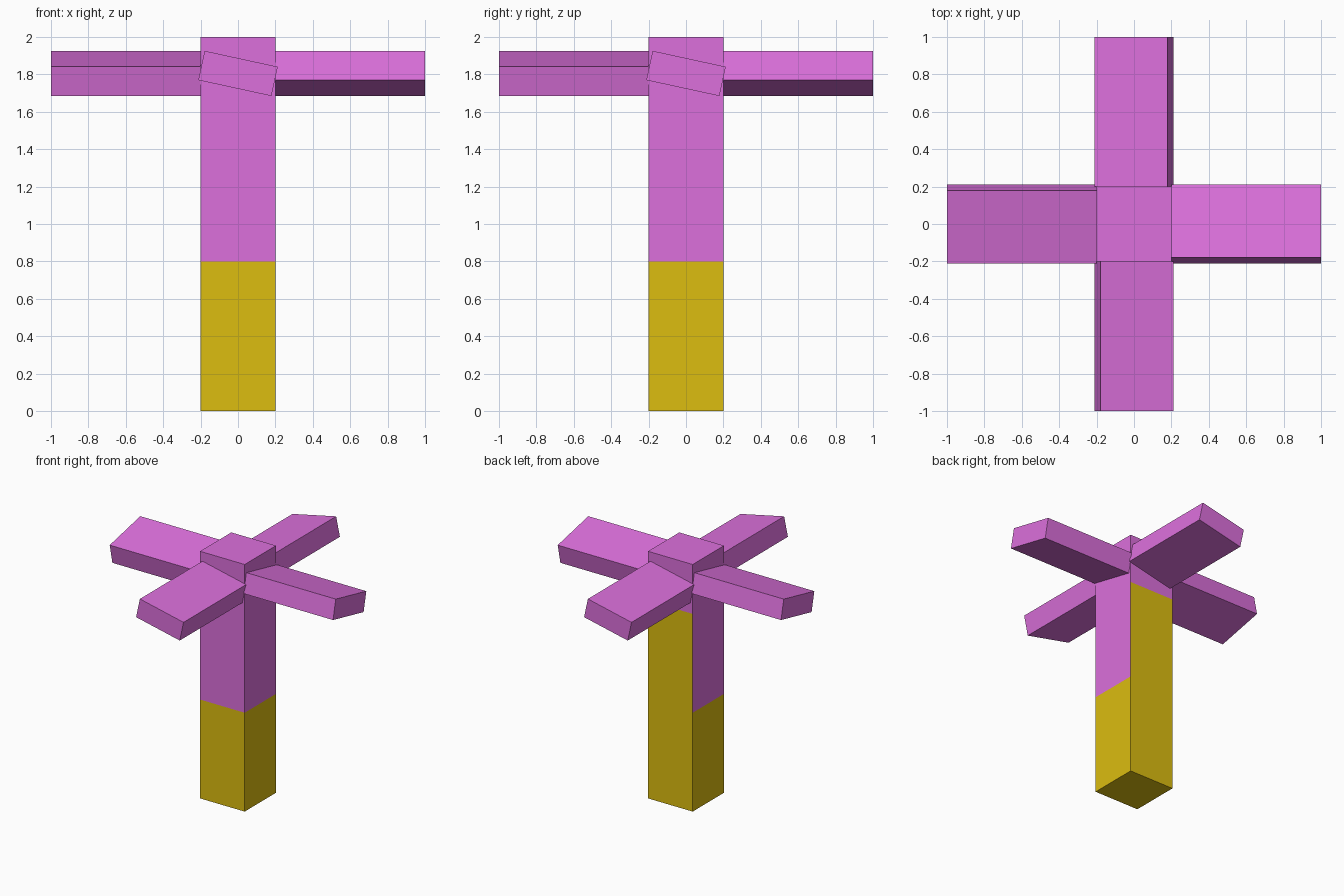
import bpy, bmesh, math
from mathutils import Matrix, Vector

if "Cube" in bpy.data.objects:
    bpy.data.objects.remove(bpy.data.objects["Cube"])


def material(name, rgb):
    m = bpy.data.materials.new(name)
    m.diffuse_color = (*rgb, 1)
    m.use_nodes = True
    m.node_tree.nodes["Principled BSDF"].inputs["Base Color"].default_value = m.diffuse_color
    return m


YELLOW = material("yellow", (0.716, 0.509, 0.005))
MAGENTA = material("magenta", (0.716, 0.162, 0.716))


def box(name, size, matrix, mats):
    bm = bmesh.new()
    bmesh.ops.create_cube(bm, size=1, matrix=matrix @ Matrix.Diagonal((*size, 1)))
    me = bpy.data.meshes.new(name)
    bm.to_mesh(me)
    bm.free()
    for m in mats:
        me.materials.append(m)
    ob = bpy.data.objects.new(name, me)
    bpy.context.collection.objects.link(ob)
    return ob


# Square post, cut where the colours change
post = box("post", (0.4, 0.4, 2), Matrix.Translation((0, 0, 1)), [MAGENTA, YELLOW])
bm = bmesh.new()
bm.from_mesh(post.data)
for z in (0.8, 1.6):
    bmesh.ops.bisect_plane(bm, geom=bm.verts[:] + bm.edges[:] + bm.faces[:],
                           plane_co=Vector((0, 0, z)), plane_no=Vector((0, 0, 1)))
bm.normal_update()
# Yellow reaches twice as high on the back
for f in bm.faces:
    limit = 1.6 if f.normal.y > 0.5 else 0.8
    f.material_index = int(f.calc_center_median().z < limit)
bm.to_mesh(post.data)
bm.free()

# Four pitched blades around the post
for i, side in enumerate(("right", "back", "left", "front")):
    place = (Matrix.Translation((0, 0, 1.805))
             @ Matrix.Rotation(i * math.pi / 2, 4, 'Z')
             @ Matrix.Translation((0.6, 0, 0))
             @ Matrix.Rotation(math.radians(-12.25), 4, 'X'))
    box(side + "_blade", (0.8, 0.4, 0.16), place, [MAGENTA])
